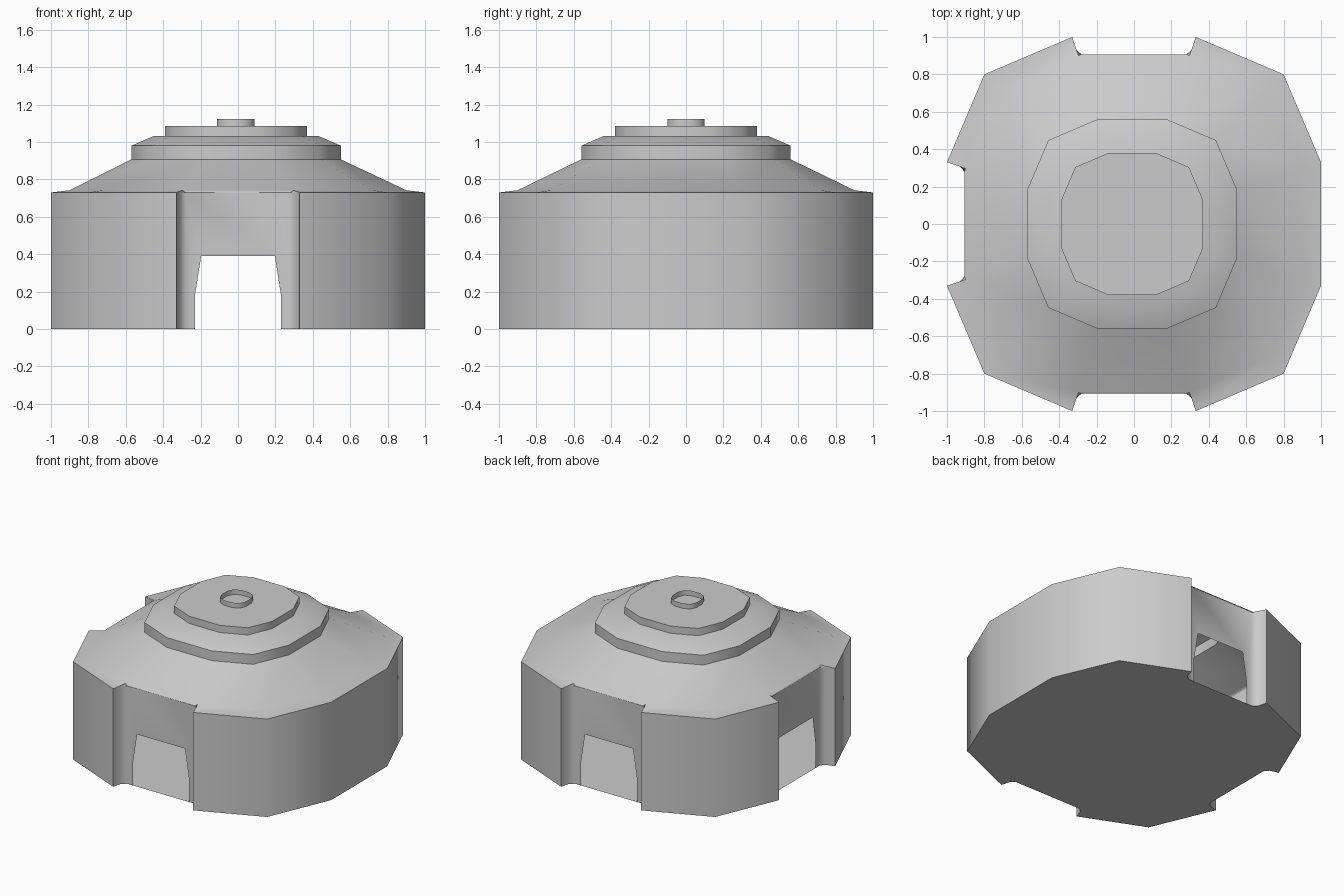
import bpy, bmesh, math
from mathutils import Vector

if "Cube" in bpy.data.objects:
    bpy.data.objects.remove(bpy.data.objects["Cube"])

EAVE = 0.73
RING = [(.33, -1), (.8, -.8), (1, -.33), (1, .33), (.8, .8), (.33, 1),
        (-.33, 1), (-.8, .8), (-1, .33), (-1, -.33), (-.8, -.8), (-.33, -1)]
BAYS = (5, 8, 11)           # back, left and front sides hold a recessed doorway


def finish(bm, name):
    bmesh.ops.remove_doubles(bm, verts=bm.verts, dist=1e-4)
    bmesh.ops.recalc_face_normals(bm, faces=bm.faces)
    mesh = bpy.data.meshes.new(name)
    bm.to_mesh(mesh)
    bm.free()
    ob = bpy.data.objects.new(name, mesh)
    bpy.context.collection.objects.link(ob)
    bpy.ops.object.select_all(action='DESELECT')
    ob.select_set(True)
    bpy.context.view_layer.objects.active = ob
    bpy.ops.object.shade_smooth_by_angle(angle=math.radians(50))
    return ob


def face(bm, pts):
    bm.faces.new([bm.verts.new(p) for p in pts])


def scaled(i, s, dx=0.0):
    x, y = RING[i % 12]
    return Vector((x * s + dx, y * s))


def up(p, z):
    return (p[0], p[1], z)


def stack(bm, rings, cap=True):
    """Twelve-sided walls through a list of (scale, z, x offset)."""
    for (s0, z0, d0), (s1, z1, d1) in zip(rings, rings[1:]):
        for i in range(12):
            face(bm, [up(scaled(i, s0, d0), z0), up(scaled(i + 1, s0, d0), z0),
                      up(scaled(i + 1, s1, d1), z1), up(scaled(i, s1, d1), z1)])
    if cap:
        s, z, d = rings[-1]
        face(bm, [up(scaled(i, s, d), z) for i in range(12)])


def bay_points(i):
    """Plan of a recessed bay: corner, jamb, wall end, then mirrored."""
    a, b = scaled(i, 1), scaled(i + 1, 1)
    mid, along = (a + b) / 2, (b - a).normalized()
    inward = -mid.normalized()
    half = [(.33, 0), (.313, .065), (.28, .093)]
    plan = [(-u, d) for u, d in half] + [(u, d) for u, d in reversed(half)]
    return [mid + along * u + inward * d for u, d in plan]


# walls, floor and eave lip
walls, roof, floor = bmesh.new(), bmesh.new(), []
for i in range(12):
    a, b = scaled(i, 1), scaled(i + 1, 1)
    ia, ib = scaled(i, .9), scaled(i + 1, .9)
    pts = bay_points(i) if i in BAYS else [a, b]
    floor += pts[:-1]
    for k, (p, q) in enumerate(zip(pts, pts[1:])):
        if i in BAYS and k == 2:
            # bay wall with a tapered door opening
            mid, along = (p + q) / 2, (q - p).normalized()
            door = [(-.23, 0), (-.23, .18), (-.197, .39),
                    (.197, .39), (.23, .18), (.23, 0)]
            face(walls, [up(p, 0)] + [up(mid + along * u, z) for u, z in door]
                 + [up(q, 0), up(q, EAVE), up(p, EAVE)])
        else:
            face(walls, [up(p, 0), up(q, 0), up(q, EAVE), up(p, EAVE)])
    if i in BAYS:
        face(roof, [up(p, EAVE) for p in pts[:3]] + [up(ia, .742)])
        face(roof, [up(pts[2], EAVE), up(pts[3], EAVE), up(ib, .742), up(ia, .742)])
        face(roof, [up(p, EAVE) for p in pts[3:]] + [up(ib, .742)])
    else:
        m, n = scaled(i, .945), scaled(i + 1, .945)
        face(roof, [up(a, EAVE), up(b, EAVE), up(ib, .742), up(ia, .742)])
face(walls, [up(p, 0) for p in floor])
finish(walls, "walls_and_floor")

# sloping roof with its raised collar
stack(roof, [(.9, .742, 0), (.56, .907, -.01), (.56, .98, -.01), (.44, 1.032, -.01)])
finish(roof, "roof")

# roof cap
cap = bmesh.new()
stack(cap, [(.38, 1.03, -.01), (.38, 1.086, -.01)])
finish(cap, "roof_cap")

# small open vent collar on top
vent = bmesh.new()
stack(vent, [(.1, 1.08, -.012), (.1, 1.123, -.012)], cap=False)
finish(vent, "roof_vent")
